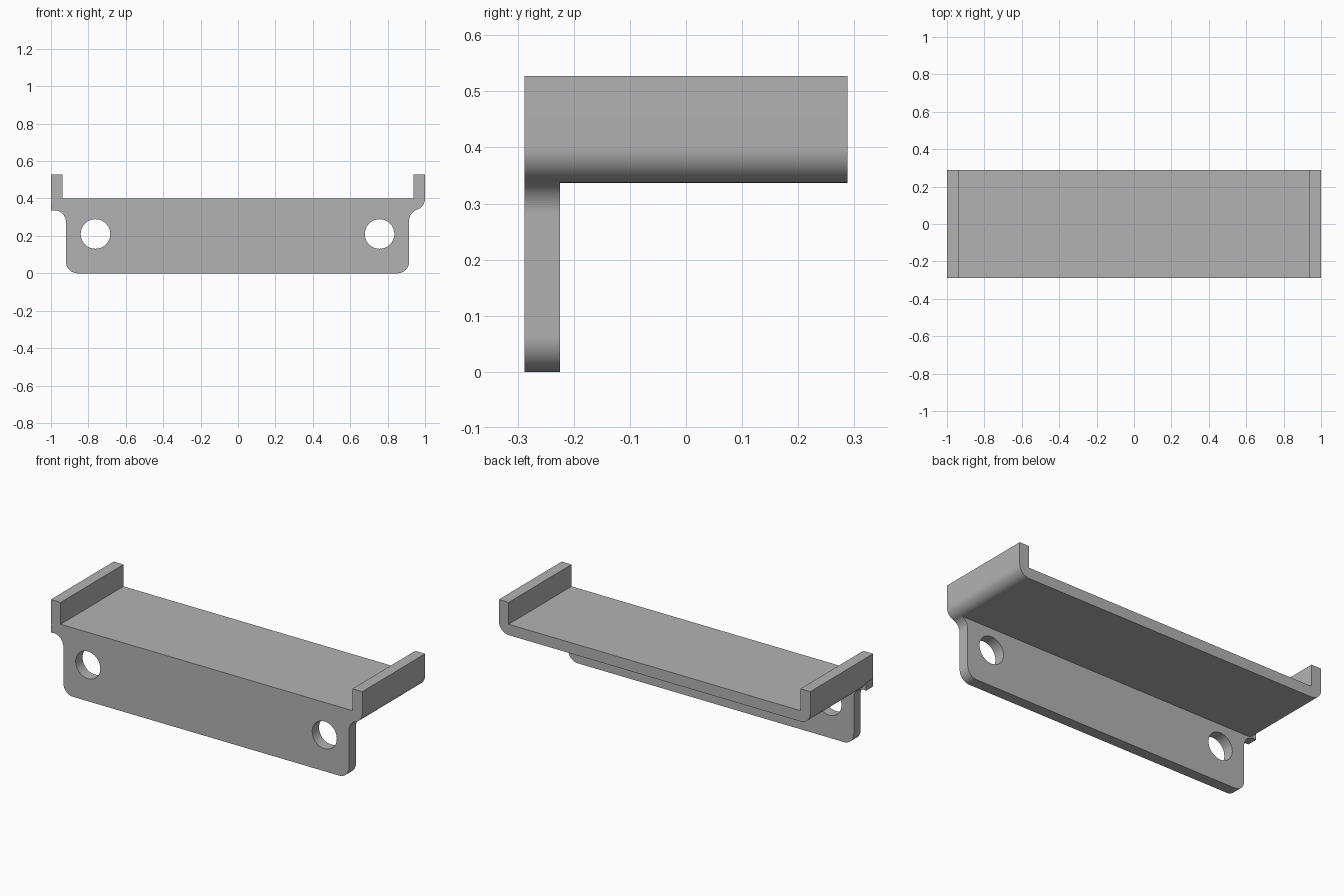
import bpy
import bmesh
import math
from mathutils import Matrix

cube = bpy.data.objects.get("Cube")
if cube:
    bpy.data.objects.remove(cube, do_unlink=True)

FRONT, BACK, PLATE_BACK = -0.288, 0.288, -0.225
TOP, FLOOR, UNDER = 0.527, 0.40, 0.337
WALL, R = 0.063, 0.063
PLATE_L, PLATE_R = 0.915, -0.92

steel = bpy.data.materials.new("plain_grey")
steel.use_nodes = True
GREY = (0.45, 0.45, 0.45, 1)
steel.diffuse_color = GREY
steel.node_tree.nodes["Principled BSDF"].inputs["Base Color"].default_value = GREY


def arc(cx, cz, start, end, r=R, steps=14):
    """Points on a circular arc, angles in degrees."""
    angles = [math.radians(start + (end - start) * i / steps) for i in range(steps + 1)]
    return [(cx + r * math.cos(a), cz + r * math.sin(a)) for a in angles]


def make_object(name, bm):
    bmesh.ops.recalc_face_normals(bm, faces=bm.faces)
    mesh = bpy.data.meshes.new(name)
    bm.to_mesh(mesh)
    bm.free()
    mesh.materials.append(steel)
    obj = bpy.data.objects.new(name, mesh)
    bpy.context.collection.objects.link(obj)
    return obj


def extrude_profile(name, points, y0, y1):
    """Extrude an x-z outline along y."""
    bm = bmesh.new()
    face = bm.faces.new([bm.verts.new((x, y0, z)) for x, z in points])
    ext = bmesh.ops.extrude_face_region(bm, geom=[face])
    verts = [v for v in ext["geom"] if isinstance(v, bmesh.types.BMVert)]
    bmesh.ops.translate(bm, verts=verts, vec=(0, y1 - y0, 0))
    return make_object(name, bm)


def combine(target, other, operation):
    mod = target.modifiers.new(operation.title(), 'BOOLEAN')
    mod.object, mod.operation, mod.solver = other, operation, 'EXACT'
    bpy.ops.object.select_all(action='DESELECT')
    bpy.context.view_layer.objects.active = target
    target.select_set(True)
    bpy.ops.object.modifier_apply(modifier=mod.name)
    bpy.data.objects.remove(other, do_unlink=True)


# Channel: shallow tray with upright end walls and rounded outer folds
inner = 1 - WALL
channel = [(-1, TOP), *arc(-1 + R, UNDER + R, 180, 270), *arc(1 - R, UNDER + R, 270, 360),
           (1, TOP), (inner, TOP), (inner, FLOOR), (-inner, FLOOR), (-inner, TOP)]
bracket = extrude_profile("mounting_bracket", channel, FRONT, BACK)

# Mounting plate: rounded feet, square right shoulder, swept left shoulder
inside = UNDER + 0.045
plate = [(-1, inside), (-1, UNDER),
         *arc(PLATE_R - R, UNDER - R, 90, 0),
         *arc(PLATE_R + R, R, 180, 270),
         *arc(PLATE_L - R, R, 270, 360),
         *arc(PLATE_L + R, 0.281, 180, 109),
         (0.95, inside)]
combine(bracket, extrude_profile("mounting_plate", plate, FRONT, PLATE_BACK), 'UNION')

# Screw holes
for x in (-0.762, 0.757):
    bm = bmesh.new()
    bmesh.ops.create_cone(bm, cap_ends=True, segments=64, radius1=0.079, radius2=0.079, depth=0.2,
                          matrix=Matrix.Translation((x, -0.257, 0.21)) @ Matrix.Rotation(math.pi / 2, 4, 'X'))
    combine(bracket, make_object("hole_cutter", bm), 'DIFFERENCE')

bpy.ops.object.shade_smooth_by_angle(angle=math.radians(30))
